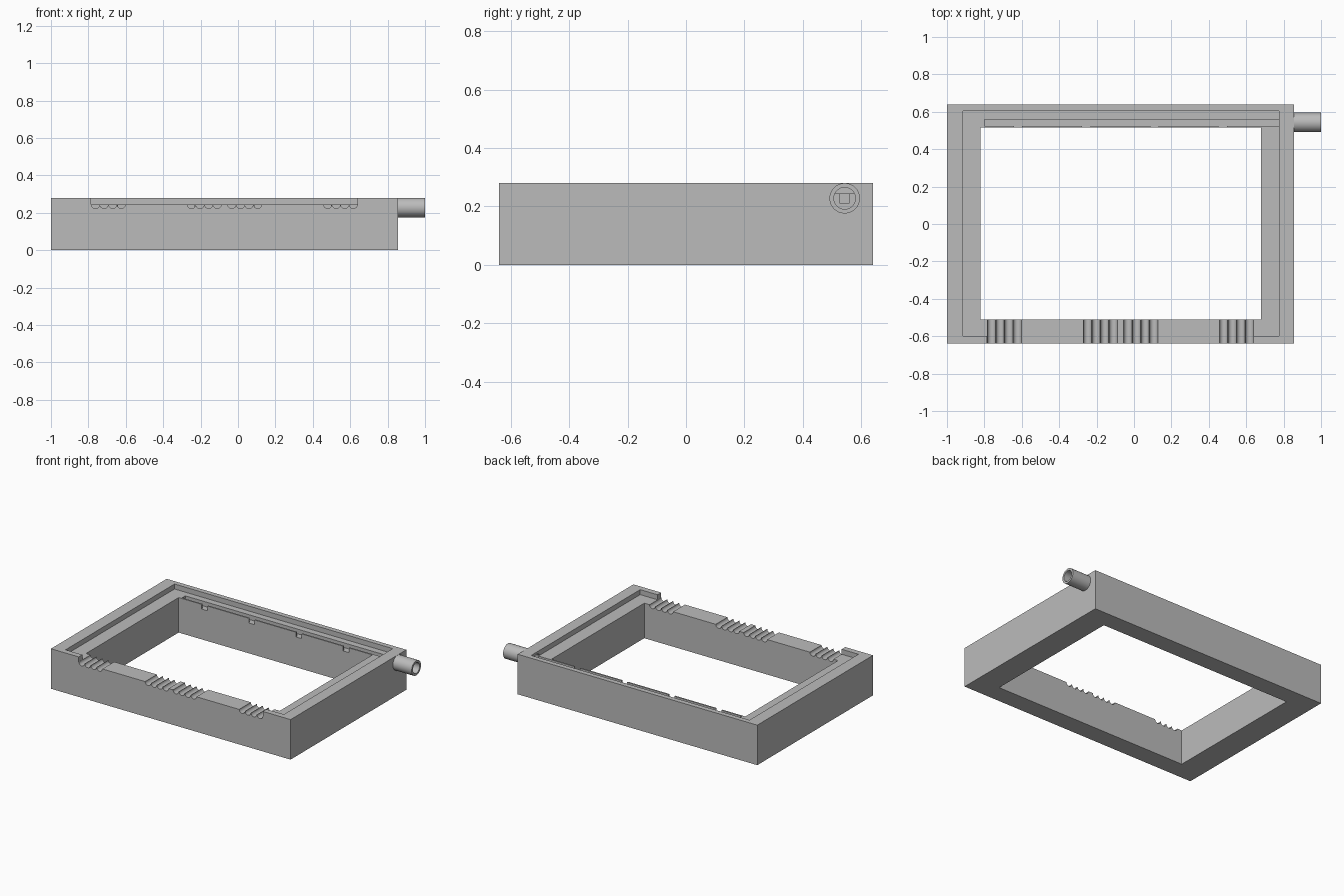
import bpy
import bmesh
import math
from mathutils import Matrix, Vector

if "Cube" in bpy.data.objects:
    bpy.data.objects.remove(bpy.data.objects["Cube"], do_unlink=True)

grey = bpy.data.materials.new("plain_grey")
grey.use_nodes = True
grey.diffuse_color = (0.5, 0.5, 0.5, 1)
grey.node_tree.nodes["Principled BSDF"].inputs["Base Color"].default_value = (0.5, 0.5, 0.5, 1)

TOP = 0.28        # rim height
LEDGE = 0.245     # recessed ledge height
CHANNEL = 0.212   # floor of the back channel
ABOVE = 0.4       # cutters reach past the rim
PORT = Vector((0, 0.543, 0.228))
BORE = 0.037


def finish(name, bm):
    bmesh.ops.recalc_face_normals(bm, faces=bm.faces)
    mesh = bpy.data.meshes.new(name)
    bm.to_mesh(mesh)
    bm.free()
    mesh.materials.append(grey)
    obj = bpy.data.objects.new(name, mesh)
    bpy.context.collection.objects.link(obj)
    return obj


def box(name, x, y, z):
    bm = bmesh.new()
    size = [b - a for a, b in (x, y, z)]
    mid = [(a + b) / 2 for a, b in (x, y, z)]
    bmesh.ops.create_cube(bm, size=1, matrix=Matrix.Translation(mid) @ Matrix.Diagonal((*size, 1)))
    return finish(name, bm)


def rod(name, centre, radius, length, axis):
    bm = bmesh.new()
    turn = Vector((0, 0, 1)).rotation_difference(Vector(axis)).to_matrix().to_4x4()
    bmesh.ops.create_cone(bm, cap_ends=True, segments=32, radius1=radius, radius2=radius,
                          depth=length, matrix=Matrix.Translation(centre) @ turn)
    return finish(name, bm)


def smooth(obj):
    bpy.ops.object.select_all(action="DESELECT")
    obj.select_set(True)
    bpy.context.view_layer.objects.active = obj
    bpy.ops.object.shade_smooth_by_angle(angle=math.radians(30))


# Rectangular frame block
frame = box("frame", (-1, 0.855), (-0.64, 0.64), (0, TOP))

# Through opening, ledge around it, gap in the front rim, and back channel
cutters = [
    box("opening_cutter", (-0.82, 0.68), (-0.51, 0.515), (-0.1, ABOVE)),
    box("ledge_cutter", (-0.915, 0.775), (-0.6, 0.605), (LEDGE, ABOVE)),
    box("front_gap_cutter", (-0.785, 0.64), (-0.7, -0.55), (LEDGE, ABOVE)),
    box("channel_cutter", (-0.8, 0.775), (0.525, 0.56), (CHANNEL, ABOVE)),
]

# Slots through the thin wall between channel and opening
for i in range(4):
    x = -0.62 + i * 0.365
    cutters.append(box("slot_cutter", (x - 0.022, x + 0.022), (0.5, 0.54), (CHANNEL, ABOVE)))

# Four groups of half-round grooves across the front ledge
pitch = 0.046
for start in (-0.785, -0.272, -0.056, 0.456):
    for i in range(4):
        x = start + pitch * (i + 0.5)
        cutters.append(rod("groove_cutter", (x, -0.575, LEDGE), 0.022, 0.25, (0, 1, 0)))

# Bore from the side port into the channel
cutters.append(rod("bore_cutter", PORT + Vector((0.875, 0, 0)), BORE, 0.2, (1, 0, 0)))

for cutter in cutters:
    cutter.hide_render = True
    mod = frame.modifiers.new(cutter.name, "BOOLEAN")
    mod.operation = "DIFFERENCE"
    mod.solver = "EXACT"
    mod.object = cutter

# Bake the cuts and drop the cutters
graph = bpy.context.evaluated_depsgraph_get()
cut_mesh = bpy.data.meshes.new_from_object(frame.evaluated_get(graph))
frame.modifiers.clear()
frame.data = cut_mesh
for cutter in cutters:
    bpy.data.objects.remove(cutter, do_unlink=True)
smooth(frame)

# Hollow side port: a profile swept around the x axis
bm = bmesh.new()
rings = []
for x, radius in ((0.855, 0.052), (1, 0.052), (1, BORE), (0.855, BORE)):
    angles = [math.tau * i / 32 for i in range(32)]
    rings.append([bm.verts.new(PORT + Vector((x, radius * math.sin(a), radius * math.cos(a))))
                  for a in angles])
for a, b in zip(rings, rings[1:] + rings[:1]):
    for i in range(32):
        j = (i + 1) % 32
        bm.faces.new((a[i], a[j], b[j], b[i]))
smooth(finish("side_port", bm))
